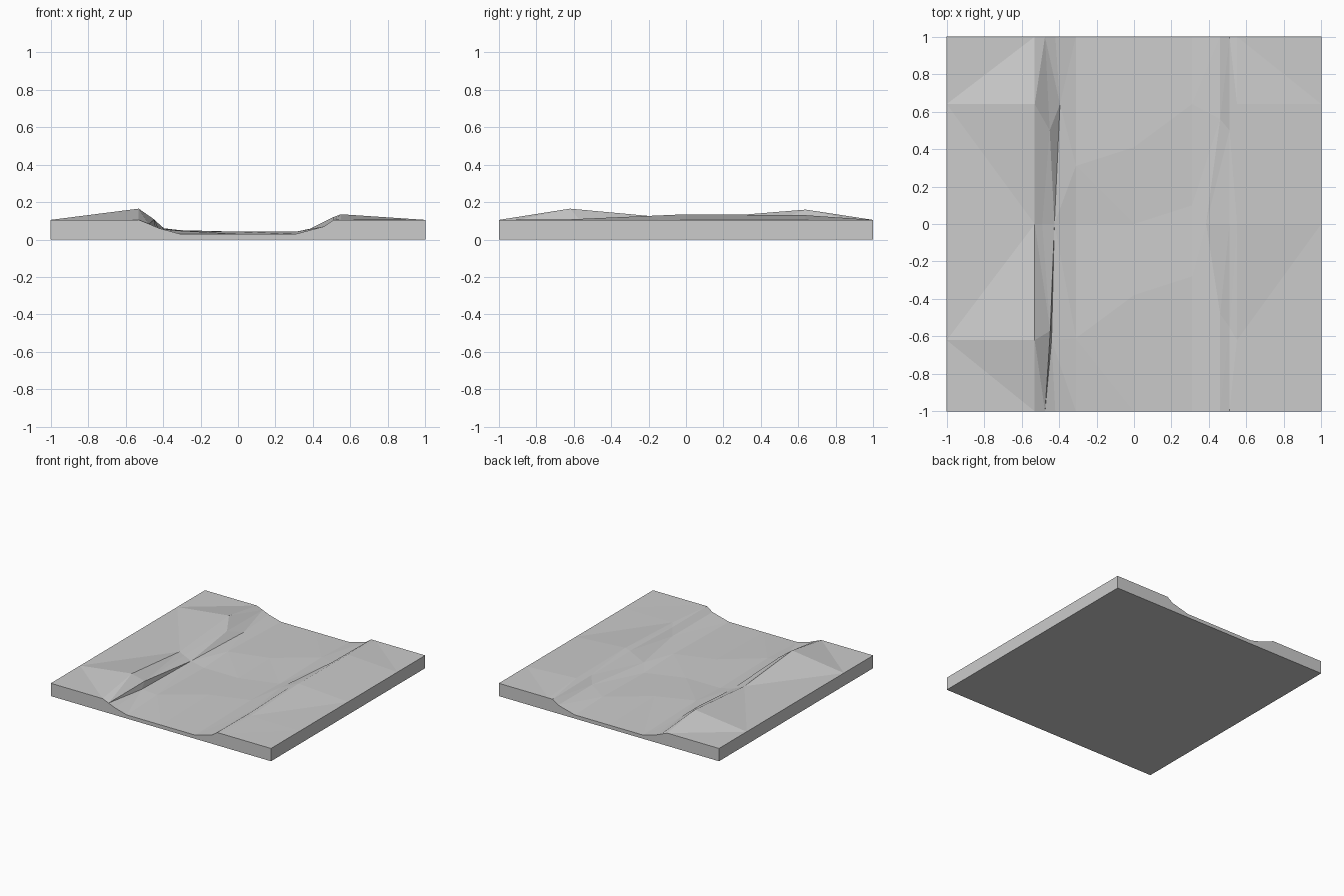
import bpy, bmesh

ROWS = [-1, -0.62, 0, 0.64, 1]

# Lengthwise terrain lines, left to right: x, y and z at five stations
LINES = [
    (-1.0, ROWS, 0.105),                                                             # left edge
    (-0.53, ROWS, [0.105, 0.165, 0.108, 0.16, 0.105]),                               # left crest
    ([-0.475, -0.447, -0.49, -0.45, -0.475], [-1, -0.57, 0, 0.5, 1],
     [0.083, 0.107, 0.088, 0.108, 0.083]),                                           # left bank
    ([-0.42, -0.44, -0.425, -0.395, -0.42], ROWS, 0.06),                             # left bank foot
    (-0.31, [-1, -0.61, 0, 0.31, 1], [0.03, 0.047, 0.035, 0.05, 0.03]),              # river bed
    (0.0, [-1, -0.38, 0, 0.41, 1], [0.03, 0.042, 0.035, 0.042, 0.03]),
    (0.31, [-1, -0.28, 0.1, 0.64, 1], [0.03, 0.042, 0.032, 0.042, 0.03]),
    ([0.46, 0.46, 0.385, 0.46, 0.46], [-1, -0.48, 0, 0.56, 1],
     [0.07, 0.07, 0.058, 0.07, 0.07]),                                               # right bank foot
    (0.51, [-1, -0.55, 0, 0.5, 1], [0.105, 0.103, 0.12, 0.112, 0.105]),              # right bank
    (0.55, ROWS, [0.105, 0.108, 0.135, 0.13, 0.105]),                                # right crest
    (1.0, ROWS, 0.105),                                                              # right edge
]


def five(v):
    return v if isinstance(v, list) else [v] * 5


bm = bmesh.new()
grid = [[bm.verts.new(p) for p in zip(five(x), y, five(z))] for x, y, z in LINES]

# Faceted top surface
for a, b in zip(grid, grid[1:]):
    for j in range(4):
        bm.faces.new((a[j], b[j], b[j + 1], a[j + 1]))
bmesh.ops.triangulate(bm, faces=bm.faces[:])

# Skirt down to a flat base
rim = ([c[0] for c in grid] + grid[-1][1:]
       + [c[-1] for c in grid[-2::-1]] + grid[0][-2:0:-1])
base = [bm.verts.new((v.co.x, v.co.y, 0)) for v in rim]
n = len(rim)
for i in range(n):
    k = (i + 1) % n
    bm.faces.new((rim[k], rim[i], base[i], base[k]))
bm.faces.new(base[::-1])
bmesh.ops.recalc_face_normals(bm, faces=bm.faces[:])

mesh = bpy.data.meshes.new("river_tile")
bm.to_mesh(mesh)
bm.free()
bpy.context.collection.objects.link(bpy.data.objects.new("river_tile", mesh))
